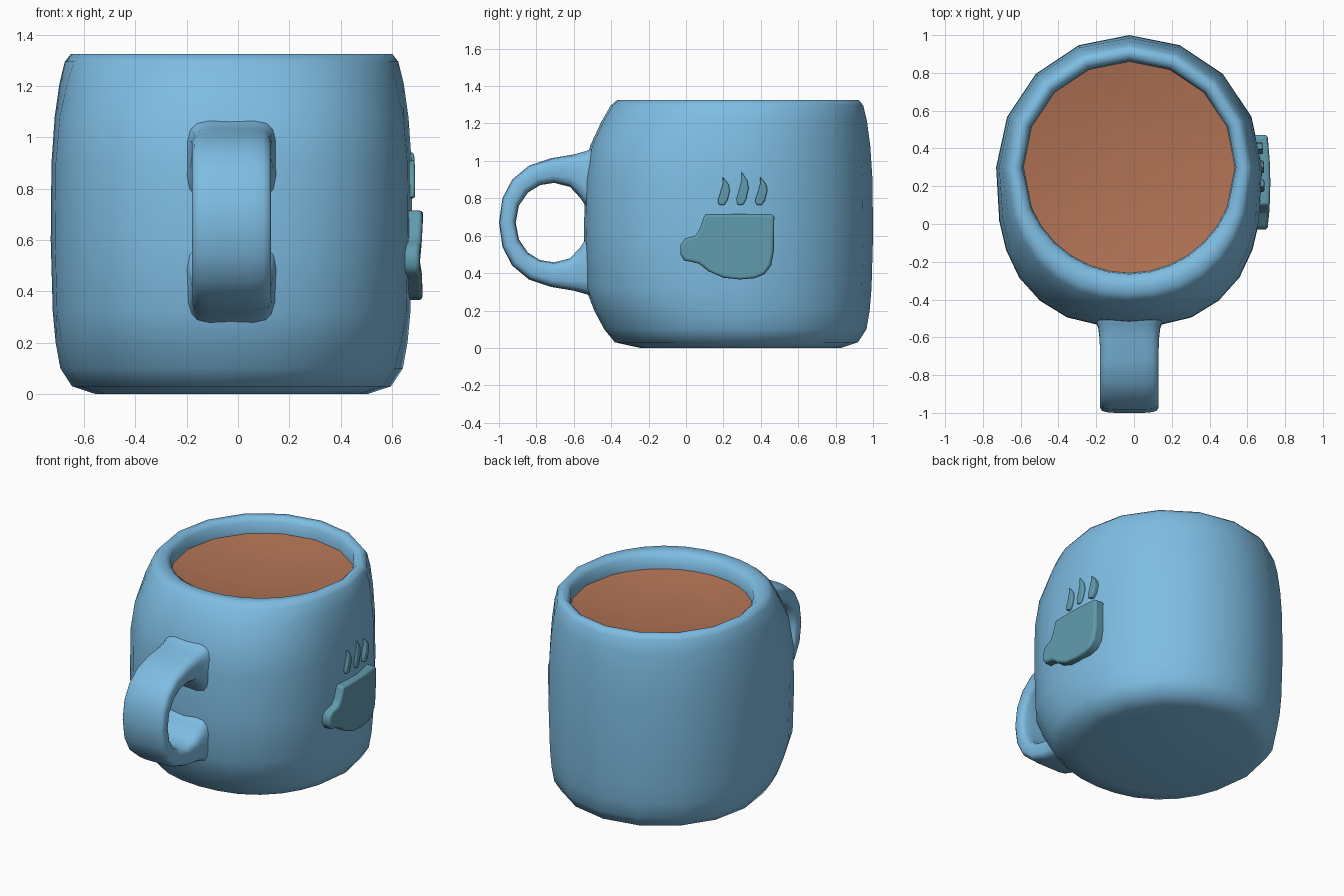
import bpy, bmesh, math

if "Cube" in bpy.data.objects:
    bpy.data.objects.remove(bpy.data.objects["Cube"])

CX, CY = -0.025, 0.30      # axis of the cup


def material(name, rgb):
    m = bpy.data.materials.new(name)
    m.diffuse_color = (*rgb, 1)
    m.use_nodes = True
    m.node_tree.nodes["Principled BSDF"].inputs["Base Color"].default_value = m.diffuse_color
    return m


BLUE = material("glaze_blue", (0.21, 0.51, 0.77))
BROWN = material("coffee_brown", (0.44, 0.17, 0.09))
TEAL = material("badge_teal", (0.12, 0.33, 0.42))


def add_object(name, bm, mat, angle):
    bmesh.ops.recalc_face_normals(bm, faces=bm.faces[:])
    me = bpy.data.meshes.new(name)
    bm.to_mesh(me)
    bm.free()
    me.materials.append(mat)
    ob = bpy.data.objects.new(name, me)
    bpy.context.collection.objects.link(ob)
    bpy.ops.object.select_all(action='DESELECT')
    bpy.context.view_layer.objects.active = ob
    ob.select_set(True)
    bpy.ops.object.shade_smooth_by_angle(angle=math.radians(angle))
    return ob


def bridge(bm, rings):
    for a, b in zip(rings, rings[1:]):
        n = len(a)
        for i in range(n):
            j = (i + 1) % n
            bm.faces.new((a[i], a[j], b[j], b[i]))


# Cup: lathed profile (radius, z, amount of swelling toward the handle)
PROFILE = [(0.53, 0.0, 0.1), (0.62, 0.03, 0.42), (0.665, 0.10, 0.5), (0.682, 0.20, 0.75),
           (0.692, 0.32, 1), (0.70, 0.60, 1), (0.697, 0.90, 1), (0.685, 1.08, 0.88),
           (0.668, 1.21, 0.58), (0.648, 1.295, 0.38), (0.625, 1.325, 0.3), (0.59, 1.322, 0.1),
           (0.565, 1.295, 0), (0.56, 1.22, 0)]
# Degrees away from the front, swelling there; finer near the handle
HALF = [(0, 0.145), (11.25, 0.15), (22.5, 0.16), (33.75, 0.15), (45, 0.125), (56.25, 0.085),
        (67.5, 0.045), (90, 0.005), (112.5, 0), (135, 0), (157.5, 0), (180, 0)]
AROUND = HALF + [(-d, s) for d, s in reversed(HALF[1:-1])]


def ring(bm, r, z, amount):
    out = []
    for deg, swell in AROUND:
        a, rr = math.radians(deg - 90), r + amount * swell
        out.append(bm.verts.new((CX + rr * math.cos(a), CY + rr * math.sin(a), z)))
    return out


bm = bmesh.new()
rings = [ring(bm, *p) for p in PROFILE]
bridge(bm, rings)
bm.faces.new(rings[0])
add_object("cup_body", bm, BLUE, 60)

# Coffee: very slightly dished surface
bm = bmesh.new()
rings = [ring(bm, r, z, 0) for r, z in ((0.562, 1.22), (0.36, 1.185), (0.14, 1.172))]
bridge(bm, rings)
bm.faces.new(rings[-1])
bmesh.ops.recalc_face_normals(bm, faces=bm.faces[:])
if bm.faces[:][-1].normal.z < 0:
    bmesh.ops.reverse_faces(bm, faces=bm.faces[:])
add_object("coffee", bm, BROWN, 60)

# Handle: sections from outer point to inner point (y, z) with half width, mirrored about MID
MID = 0.67
UPPER = [((-1.0, 0.67), (-0.91, 0.67), 0.155), ((-0.982, 0.80), (-0.893, 0.76), 0.155),
         ((-0.93, 0.90), (-0.845, 0.83), 0.155), ((-0.84, 0.975), (-0.78, 0.87), 0.155),
         ((-0.72, 1.015), (-0.705, 0.882), 0.156), ((-0.60, 1.035), (-0.62, 0.86), 0.158),
         ((-0.53, 1.055), (-0.565, 0.80), 0.165), ((-0.48, 1.08), (-0.528, 0.745), 0.18),
         ((-0.40, 1.09), (-0.44, 0.72), 0.19)]


def flip(p):
    return (p[0], 2 * MID - p[1])


sections = [(flip(o), flip(i), w) for o, i, w in reversed(UPPER[1:])] + UPPER
bm = bmesh.new()
rings = []
for (oy, oz), (iy, iz), w in sections:
    loop = []
    for k in range(16):
        a = 2 * math.pi * (k + 0.5) / 16
        c, s = math.cos(a), math.sin(a)
        u = math.copysign(abs(c) ** 0.4, c)         # rounded rectangle
        t = 0.5 + 0.5 * math.copysign(abs(s) ** 0.5, s)
        loop.append(bm.verts.new((CX + w * u, iy + (oy - iy) * t, iz + (oz - iz) * t)))
    rings.append(loop)
bridge(bm, rings)
bm.faces.new(rings[0])
bm.faces.new(rings[-1])
add_object("handle", bm, BLUE, 60)


# Raised badge on the right side, curved with the wall: small cup and three wisps of steam
def slab(name, outline, lift, bevel):
    bm = bmesh.new()
    face = bm.faces.new([bm.verts.new((0.62, y, z)) for y, z in outline])
    ext = bmesh.ops.extrude_face_region(bm, geom=[face])
    for v in ext["geom"]:
        if isinstance(v, bmesh.types.BMVert):
            v.co.x = lift - 0.25 * (v.co.y - 0.22) ** 2
    ob = add_object(name, bm, TEAL, 50)
    mod = ob.modifiers.new("soft_edge", 'BEVEL')
    mod.width = bevel
    mod.segments = 3
    mod.limit_method = 'ANGLE'
    mod.angle_limit = math.radians(60)


CUP = [(0.10, 0.715), (0.22, 0.715), (0.34, 0.715), (0.465, 0.715), (0.472, 0.70), (0.47, 0.52),
       (0.455, 0.44), (0.42, 0.395), (0.37, 0.373), (0.29, 0.366), (0.20, 0.375), (0.12, 0.41),
       (0.07, 0.45), (0.03, 0.46), (-0.01, 0.467), (-0.03, 0.50), (-0.03, 0.55), (-0.005, 0.585),
       (0.05, 0.60), (0.075, 0.64)]
slab("badge_cup", CUP, 0.722, 0.015)

WISP = [(0.175, 0.765), (0.205, 0.762), (0.222, 0.79), (0.235, 0.84), (0.228, 0.875),
        (0.195, 0.917), (0.198, 0.88), (0.185, 0.835), (0.17, 0.79)]
for n, stretch in enumerate((1.0, 1.18, 1.0)):
    pts = [(y + 0.1 * n, 0.762 + (z - 0.762) * stretch) for y, z in WISP]
    slab(f"badge_steam_{n + 1}", pts, 0.69, 0.008)
